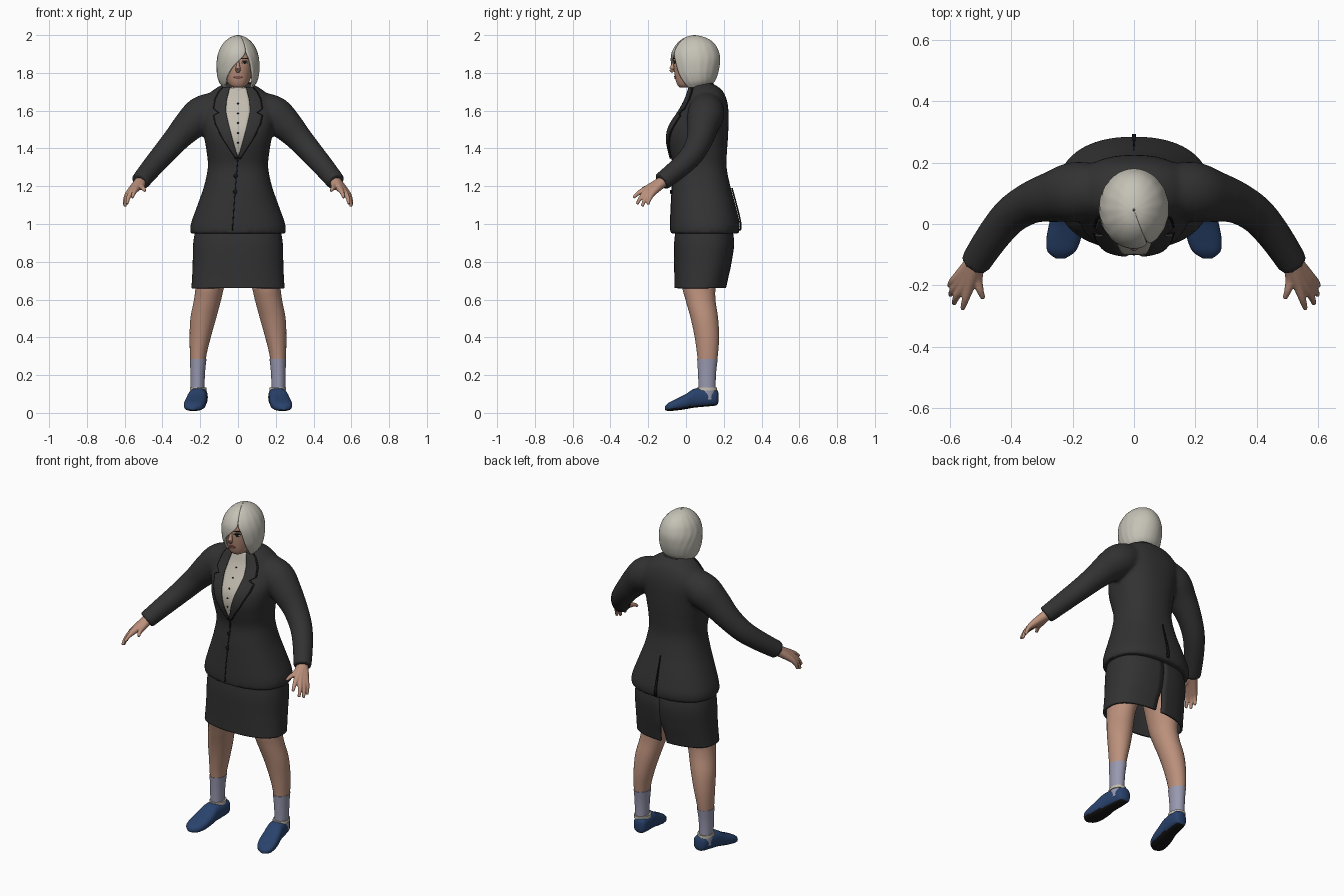
import bpy, bmesh, math
from mathutils import Vector
from mathutils.bvhtree import BVHTree

cube = bpy.data.objects.get("Cube")
if cube:
    bpy.data.objects.remove(cube)


def material(name, rgb):
    m = bpy.data.materials.new(name)
    m.use_nodes = True
    m.diffuse_color = (*rgb, 1)
    m.node_tree.nodes["Principled BSDF"].inputs["Base Color"].default_value = (*rgb, 1)
    return m


CLOTH = material("charcoal cloth", (.032, .032, .033))
DARK = material("black trim", (.008, .008, .008))
SKIN = material("skin", (.50, .28, .20))
HAIR = material("silver hair", (.56, .54, .47))
SHIRT = material("cream shirt", (.54, .50, .43))
SOCK = material("lilac sock", (.32, .32, .44))
SHOE = material("navy shoe", (.022, .055, .15))
LIP = material("lip", (.28, .10, .08))


def smooth_path(keys, steps=5):
    """Catmull-Rom interpolation of equal-length tuples."""
    out = []
    for i in range(len(keys) - 1):
        a, b, c, d = (keys[min(max(i + k, 0), len(keys) - 1)] for k in (-1, 0, 1, 2))
        for s in range(steps):
            t = s / steps
            out.append([q + .5 * t * (r - p + t * (2*p - 5*q + 4*r - w + t * (3*(q - r) + w - p)))
                        for p, q, r, w in zip(a, b, c, d)])
    return out + [list(keys[-1])]


def skin(name, rings, mat, closed=True):
    """Joins rings of points into a surface, capped when closed."""
    n = len(rings[0])
    faces = []
    for i in range(len(rings) - 1):
        for j in range(n if closed else n - 1):
            k = (j + 1) % n
            faces.append((i*n + j, i*n + k, (i + 1)*n + k, (i + 1)*n + j))
    if closed:
        faces += [tuple(range(n)), tuple(range((len(rings) - 1)*n, len(rings)*n))]
    me = bpy.data.meshes.new(name)
    me.from_pydata([p for r in rings for p in r], [], faces)
    if closed:
        bm = bmesh.new()
        bm.from_mesh(me)
        bmesh.ops.recalc_face_normals(bm, faces=bm.faces)
        bm.to_mesh(me)
        bm.free()
    me.materials.append(mat)
    ob = bpy.data.objects.new(name, me)
    bpy.context.collection.objects.link(ob)
    return ob


def power(v, p):
    return math.copysign(abs(v) ** (2 / p), v)


def ring(z, a, yf, yb, cx=0, t0=0, t1=2*math.pi, n=40, p=2, closed=True):
    """Level ring; angle zero is the front."""
    ts = [t0 + (t1 - t0) * j / (n if closed else n - 1) for j in range(n)]
    return [(cx + a*power(math.sin(t), p), (yf + yb)/2 - (yb - yf)/2*power(math.cos(t), p), z) for t in ts]


def loft(name, keys, mat, p=2):
    return skin(name, [ring(*k, p=p) for k in smooth_path(keys)], mat)


def tube(name, keys, mat, n=16):
    """Round tube through (x, y, z, radius) keys."""
    pts = smooth_path(keys)
    rings = []
    for i, k in enumerate(pts):
        d = Vector(pts[min(i + 1, len(pts) - 1)][:3]) - Vector(pts[max(i - 1, 0)][:3])
        q = d.to_track_quat('Z', 'Y')
        rings.append([Vector(k[:3]) + q @ Vector((math.cos(t), math.sin(t), 0)) * k[3]
                      for t in (2*math.pi*j/n for j in range(n))])
    return skin(name, rings, mat)


def bake(ob):
    dg = bpy.context.evaluated_depsgraph_get()
    me = bpy.data.meshes.new_from_object(ob.evaluated_get(dg))
    ob.modifiers.clear()
    ob.data = me


def mirror(ob):
    ob.modifiers.new("mirror", 'MIRROR')
    bake(ob)
    return ob


def fuse(name, parts, mat, voxel, rounds):
    """Merges parts into one smooth skin."""
    bm = bmesh.new()
    for o in parts:
        bm.from_mesh(o.data)
        bpy.data.objects.remove(o)
    me = bpy.data.meshes.new(name)
    bm.to_mesh(me)
    bm.free()
    ob = bpy.data.objects.new(name, me)
    bpy.context.collection.objects.link(ob)
    r = ob.modifiers.new("remesh", 'REMESH')
    r.mode, r.voxel_size = 'VOXEL', voxel
    s = ob.modifiers.new("smooth", 'SMOOTH')
    s.iterations = rounds
    bake(ob)
    ob.data.materials.clear()
    ob.data.materials.append(mat)
    return ob


def plate(name, rows, target, mat, lift=.004, side=-1, steps=6, n=9):
    """Strip of (z, x0, x1) rows laid on the front or back of a part."""
    tree = BVHTree.FromObject(target, bpy.context.evaluated_depsgraph_get())
    rings, last = [], 0
    for i in range((len(rows) - 1) * steps + 1):
        k = min(i // steps, len(rows) - 2)
        z, x0, x1 = (u + (v - u) * (i / steps - k) for u, v in zip(rows[k], rows[k + 1]))
        row = []
        for j in range(n):
            x = x0 + (x1 - x0) * j / (n - 1)
            hit = tree.ray_cast(Vector((x, side * 2, z)), Vector((0, -side, 0)))[0]
            last = hit.y if hit else last
            row.append((x, last + side * lift, z))
        rings.append(row)
    ob = skin(name, rings, mat, closed=False)
    s = ob.modifiers.new("thickness", 'SOLIDIFY')
    s.thickness, s.offset = .008, -1
    return ob


# Jacket: torso and sleeves fused
torso = loft("torso", [(.95, .252, -.082, .28), (1.0, .25, -.084, .285), (1.1, .215, -.08, .262),
                       (1.2, .18, -.074, .235), (1.3, .16, -.066, .215), (1.38, .166, -.085, .217),
                       (1.45, .178, -.098, .222), (1.52, .19, -.085, .225), (1.6, .2, -.035, .225),
                       (1.66, .18, -.002, .215), (1.71, .13, .015, .19), (1.745, .07, .03, .14)], CLOTH, 2.3)
sleeves = mirror(tube("sleeves", [(.1, .11, 1.62, .085), (.19, .105, 1.58, .098), (.26, .09, 1.52, .085),
                                  (.33, .072, 1.445, .07), (.4, .03, 1.365, .062), (.46, -.04, 1.295, .056),
                                  (.52, -.13, 1.222, .05)], CLOTH, 24))
jacket = fuse("jacket", [torso, sleeves], CLOTH, .01, 8)

# Shirt front, lapels, seams and buttons
plate("shirt_front", [(1.36, -.003, .003), (1.5, -.046, .046), (1.6, -.068, .068), (1.68, -.06, .06),
                      (1.72, -.045, .045)], jacket, SHIRT)
for side, label in ((1, "left"), (-1, "right")):
    rows = [(1.345, 0, .01), (1.45, .03, .08), (1.53, .05, .118), (1.575, .06, .128), (1.59, .063, .098),
            (1.61, .065, .128), (1.66, .06, .12), (1.7, .05, .1), (1.725, .045, .075)]
    if side < 0:
        rows = [(z, -b, -a) for z, a, b in rows]
    plate(label + "_lapel", rows, jacket, CLOTH, .011)
    edge = [(z, b, b + .005) if side > 0 else (z, a - .005, a) for z, a, b in rows]
    plate(label + "_lapel_edge", edge, jacket, DARK, .006, n=2)
plate("front_seam", [(.965, -.033, -.027), (1.2, -.016, -.011), (1.35, -.003, .003)], jacket, DARK, .002, n=2)
plate("back_vent", [(.965, -.007, .007), (1.19, -.001, .001)], jacket, DARK, .002, 1, n=3)
tree = BVHTree.FromObject(jacket, bpy.context.evaluated_depsgraph_get())
for i, (x, z, r) in enumerate([(-.012, 1.255, .011), (-.015, 1.17, .011)]
                              + [(0, 1.43 + .052*k, .005) for k in range(5)]):
    y = tree.ray_cast(Vector((x, -2, z)), Vector((0, 1, 0)))[0].y
    bpy.ops.mesh.primitive_uv_sphere_add(segments=12, ring_count=8, radius=r, location=(x, y - .005, z))
    b = bpy.context.object
    b.name, b.scale.y = "button_%d" % (i + 1), .5
    b.data.materials.append(DARK)

# Skirt: open shell with a slit at the back
rows = smooth_path([(.66, .247, -.062, .212, .05), (.72, .243, -.062, .225, .035), (.79, .24, -.063, .24, .002),
                    (.9, .237, -.063, .255, .001), (1.0, .22, -.05, .24, .001)])
skirt = skin("skirt", [ring(*k[:4], t0=math.pi + k[4], t1=3*math.pi - k[4], n=64, p=2.4, closed=False)
                       for k in rows], CLOTH, False)
s = skirt.modifiers.new("thickness", 'SOLIDIFY')
s.thickness, s.offset = .012, -1

# Legs, socks and shoes
mirror(loft("legs", [(.2, .035, .068, .155, .213), (.3, .043, .06, .168, .211), (.4, .056, .046, .175, .2),
                     (.5, .068, .025, .17, .184), (.6, .072, -.003, .156, .161), (.68, .077, -.022, .16, .147),
                     (.85, .1, -.03, .2, .12)], SKIN))
mirror(loft("socks", [(.07, .036, .068, .158, .214), (.15, .037, .066, .157, .214), (.22, .039, .063, .16, .213),
                      (.285, .044, .059, .168, .211)], SOCK))
rings = []
for y, cx, w, low, high in smooth_path([(.172, .198, .012, .06, .105), (.16, .2, .036, .04, .125),
                                        (.11, .206, .046, .034, .132), (.045, .215, .05, .028, .128),
                                        (0, .222, .055, .02, .1), (-.05, .23, .056, .013, .075),
                                        (-.09, .237, .045, .01, .055), (-.112, .24, .016, .015, .035)]):
    rings.append([(cx + w*power(math.cos(t), 2.6), y, (low + high)/2 + (high - low)/2*power(math.sin(t), 2.6))
                  for t in (2*math.pi*j/28 for j in range(28))])
shoes = skin("shoes", rings, SHOE)
shoes.data.materials.append(DARK)
for f in shoes.data.polygons:
    f.material_index = int(f.normal.z < -.7)
mirror(shoes)
mirror(loft("shoe_collars", [(.118, .044, .055, .165, .211), (.135, .043, .058, .164, .211)], SHIRT))

# Hands: fingers run from the wrist and merge into a palm
wrist = (.513, -.115, 1.23, .03)
fingers = [((.537, -.2, 1.19), (.55, -.245, 1.168), (.56, -.278, 1.14)),
           ((.553, -.197, 1.18), (.578, -.235, 1.145), (.588, -.26, 1.105)),
           ((.565, -.186, 1.172), (.59, -.215, 1.135), (.599, -.232, 1.093)),
           ((.572, -.172, 1.17), (.594, -.19, 1.14), (.602, -.202, 1.103)),
           ((.512, -.175, 1.2), (.503, -.215, 1.19), (.492, -.243, 1.175))]
parts = [tube("finger", [wrist, (*a, .019), (*b, .0125), (*c, .008)], SKIN, 12) for a, b, c in fingers]
mirror(fuse("hands", parts, SKIN, .004, 4))

# Neck, shirt collar and head
loft("neck", [(1.66, .055, .02, .125), (1.72, .05, .022, .12), (1.8, .052, .03, .12)], SKIN)
loft("shirt_collar", [(1.67, .064, .004, .135), (1.72, .06, .012, .13), (1.748, .056, .018, .126)], SHIRT)
loft("jacket_collar", [(1.68, .11, .045, .178), (1.72, .088, .052, .158), (1.748, .068, .06, .143)], CLOTH)
head = loft("head", [(1.722, .022, -.03, .01), (1.732, .042, -.043, .05), (1.755, .06, -.053, .1),
                     (1.79, .072, -.06, .13), (1.83, .08, -.065, .145), (1.87, .083, -.066, .15),
                     (1.91, .078, -.06, .145), (1.95, .058, -.035, .115), (1.975, .02, .02, .06)], SKIN, 2.2)
tube("nose", [(0, -.06, 1.868, .005), (0, -.07, 1.84, .009), (0, -.074, 1.818, .014), (0, -.066, 1.806, .008)], SKIN)
plate("lips", [(1.768, -.01, .01), (1.776, -.024, .024), (1.784, -.01, .01)], head, LIP, .004)
for side, label in ((1, "left"), (-1, "right")):
    c = side * .036
    plate(label + "_eye_white", [(1.847, c - .008, c + .008), (1.854, c - .017, c + .017),
                                 (1.861, c - .008, c + .008)], head, SHIRT, .002)
    plate(label + "_iris", [(1.847, c - .004, c + .004), (1.854, c - .008, c + .008), (1.862, c - .006, c + .006)],
          head, DARK, .003)
    plate(label + "_lash", [(1.859, c - .018, c + .018), (1.865, c - .01, c + .012)], head, DARK, .004)
    plate(label + "_brow", [(1.874, c - .02, c + .016), (1.88, c - .016, c + .022)], head, DARK, .004)

# Hair: bob shell with a swept fringe around the face opening
rows = smooth_path([(1.722, .08, -.03, .13, -.95, 1.1), (1.75, .1, -.05, .155, -.72, .9),
                    (1.79, .111, -.068, .17, -.5, .76), (1.83, .114, -.077, .178, -.25, .68),
                    (1.87, .112, -.081, .181, .1, .6), (1.905, .104, -.077, .175, .38, .48),
                    (1.94, .089, -.06, .16, .42, .43), (1.97, .065, -.033, .133, .42, .43),
                    (1.99, .037, 0, .095, .42, .43), (2.0, .004, .04, .05, .42, .43)])
rings = []
for z, a, yf, yb, left, right in rows:
    r = ring(z, a, yf, yb, t0=right, t1=2*math.pi + left, n=80, closed=False)
    rings.append([(x * (1 + .008*math.sin(j * 1.3)), y, q + .3 * max(0, y - .03) * (2 - z))
                  for j, (x, y, q) in enumerate(r)])
hair = skin("hair", rings, HAIR, False)
s = hair.modifiers.new("thickness", 'SOLIDIFY')
s.thickness, s.offset = .012, -1

# Smooth shading
for ob in bpy.context.scene.objects:
    ob.select_set(ob.type == 'MESH')
bpy.context.view_layer.objects.active = hair
bpy.ops.object.shade_smooth_by_angle(angle=math.radians(45))
